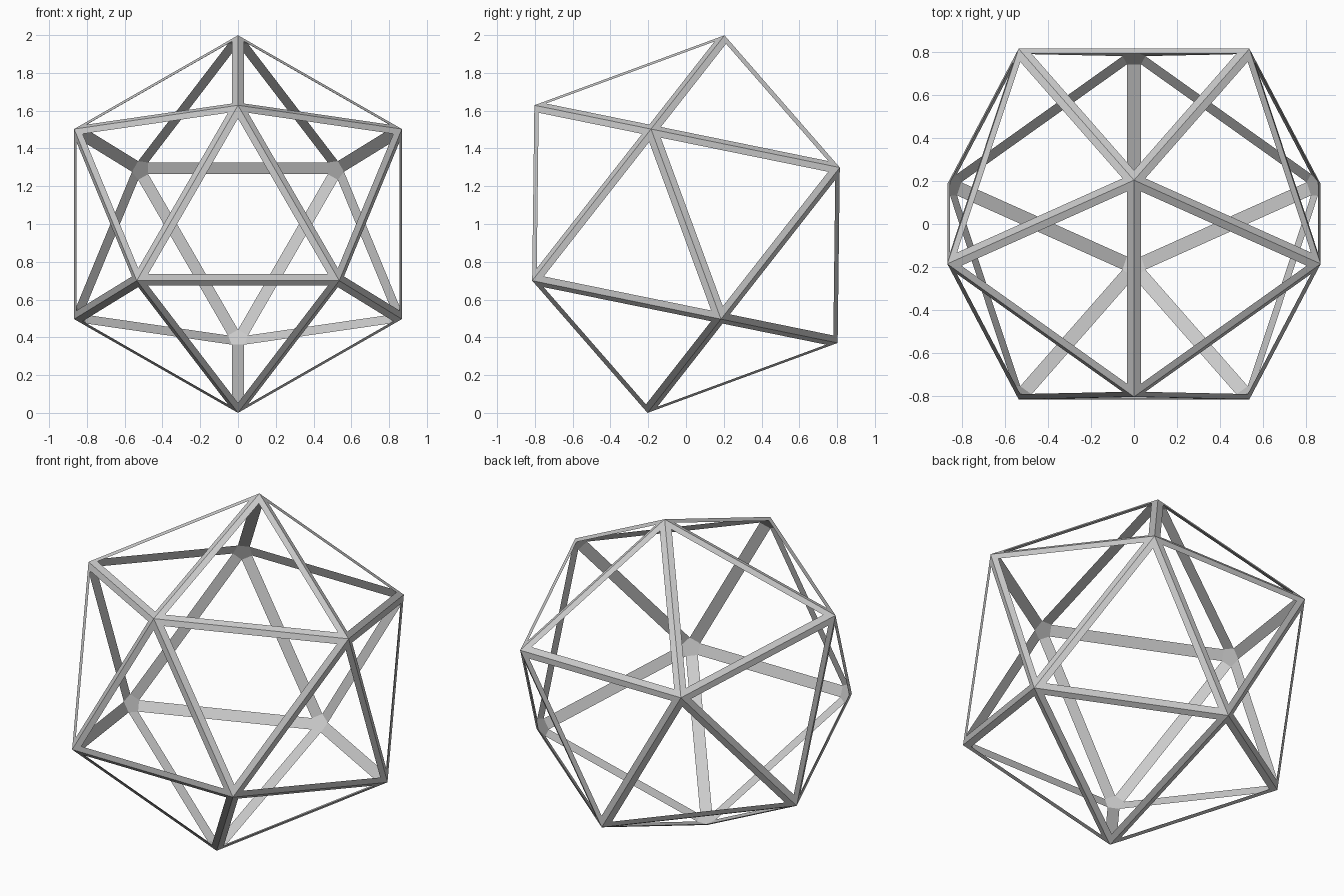
import bpy, bmesh, math
from mathutils import Vector, Matrix

cube = bpy.data.objects.get("Cube")
if cube:
    bpy.data.objects.remove(cube, do_unlink=True)

RADIUS = 1.02      # centre to corner
TILT = 20.2        # degrees about x
BAR = 0.035        # width of each bar's outer strip

# Solid icosahedron, tilted backwards
phi = (1 + math.sqrt(5)) / 2
turn = Matrix.Rotation(math.radians(TILT), 3, 'X')
solid = bmesh.new()
for a in (-1, 1):
    for b in (-phi, phi):
        for p in ((0, a, b), (a, b, 0), (b, 0, a)):
            solid.verts.new(turn @ (Vector(p).normalized() * RADIUS))
bmesh.ops.convex_hull(solid, input=solid.verts)
solid.verts.index_update()
solid.faces.index_update()

# Hollow frame: outer corners plus an inset triangle window in every face
frame = bmesh.new()
outer = [frame.verts.new(v.co) for v in solid.verts]
inset = {}
for f in solid.faces:
    c = f.calc_center_median()
    inradius = f.edges[0].calc_length() / (2 * math.sqrt(3))
    for v in f.verts:
        inset[f.index, v.index] = frame.verts.new(c.lerp(v.co, 1 - BAR / inradius))

# Each bar: two outer strips and one flat inner strip
for e in solid.edges:
    a, b = (v.index for v in e.verts)
    f, g = (face.index for face in e.link_faces)
    for k in (f, g):
        frame.faces.new((outer[a], outer[b], inset[k, b], inset[k, a]))
    frame.faces.new((inset[f, a], inset[f, b], inset[g, b], inset[g, a]))

# Pentagon caps on the inside of the corners
bmesh.ops.holes_fill(frame, edges=[e for e in frame.edges if e.is_boundary], sides=5)
bmesh.ops.recalc_face_normals(frame, faces=frame.faces)

# Stand the frame on the ground
low = min(v.co.z for v in frame.verts)
bmesh.ops.translate(frame, verts=frame.verts, vec=(0, 0, -low))

mesh = bpy.data.meshes.new("icosahedron_frame")
frame.to_mesh(mesh)
frame.free()
solid.free()
obj = bpy.data.objects.new("icosahedron_frame", mesh)
bpy.context.collection.objects.link(obj)

# Plain grey
grey = bpy.data.materials.new("light_grey")
grey.use_nodes = True
colour = (0.6, 0.6, 0.6, 1)
grey.diffuse_color = colour
grey.node_tree.nodes["Principled BSDF"].inputs["Base Color"].default_value = colour
mesh.materials.append(grey)
